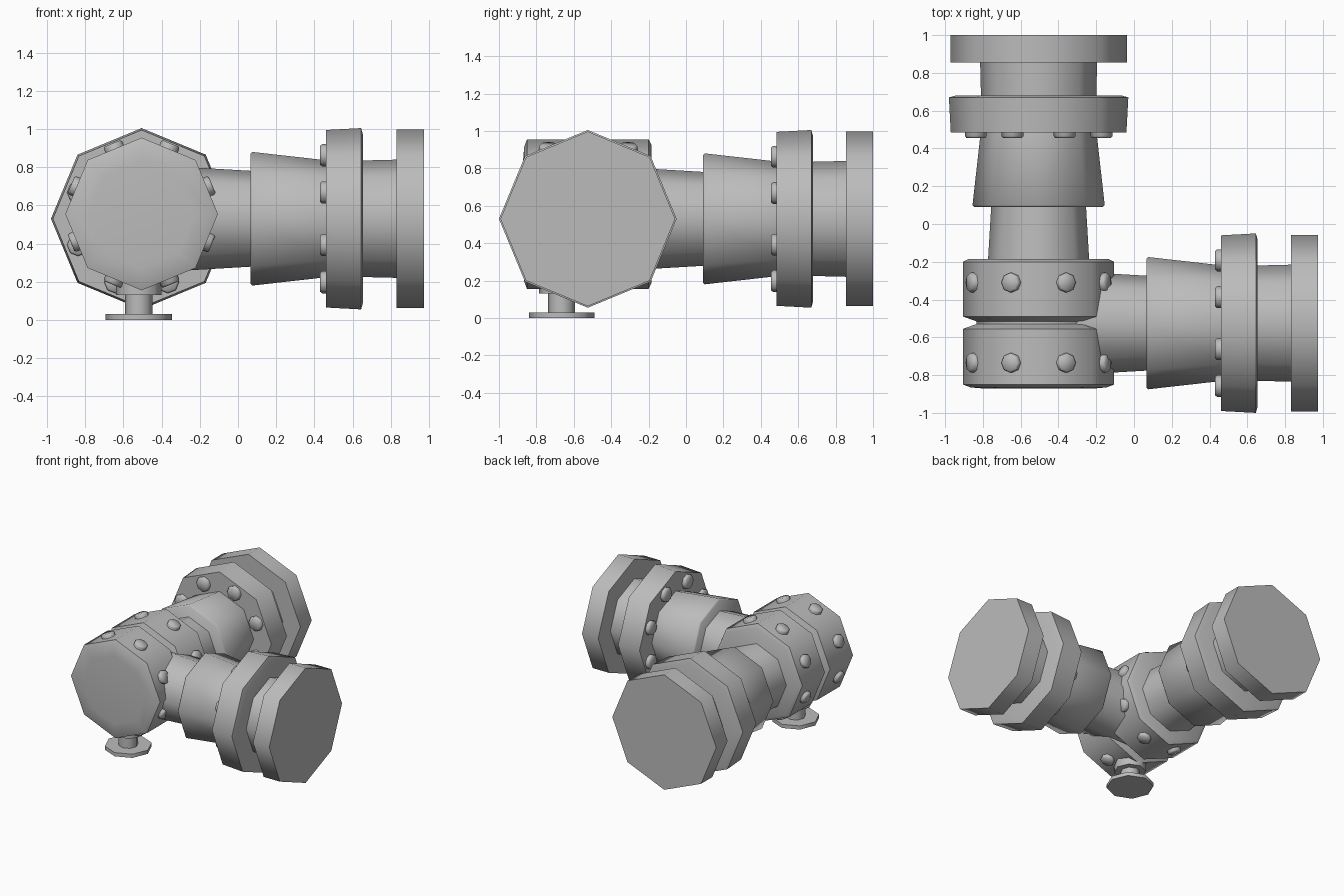
import bpy, math
from mathutils import Matrix, Vector

cube = bpy.data.objects.get("Cube")
if cube:
    bpy.data.objects.remove(cube, do_unlink=True)

grey = bpy.data.materials.new("pipe_grey")
grey.use_nodes = True
colour = (0.5, 0.5, 0.5, 1)
grey.diffuse_color = colour
grey.node_tree.nodes["Principled BSDF"].inputs["Base Color"].default_value = colour

SIDES = 8
STEP = math.tau / SIDES
X, Y, Z = Vector((1, 0, 0)), Vector((0, 1, 0)), Vector((0, 0, 1))


def lathe(name, profile, origin, axis):
    """Octagonal solid from (distance along axis, radius) pairs."""
    rot = axis.to_track_quat('Z', 'Y').to_matrix().to_4x4()
    place = Matrix.Translation(origin) @ rot
    verts = [place @ Vector((r * math.cos(i * STEP), r * math.sin(i * STEP), d))
             for d, r in profile for i in range(SIDES)]
    faces = [tuple(reversed(range(SIDES)))]
    for ring in range(len(profile) - 1):
        a = ring * SIDES
        for i in range(SIDES):
            j = (i + 1) % SIDES
            faces.append((a + i, a + j, a + SIDES + j, a + SIDES + i))
    faces.append(tuple(range(len(verts) - SIDES, len(verts))))
    mesh = bpy.data.meshes.new(name)
    mesh.from_pydata(verts, [], faces)
    mesh.materials.append(grey)
    obj = bpy.data.objects.new(name, mesh)
    bpy.context.collection.objects.link(obj)
    bpy.ops.object.select_all(action='DESELECT')
    obj.select_set(True)
    bpy.context.view_layer.objects.active = obj
    bpy.ops.object.shade_smooth_by_angle(angle=math.radians(55))
    return obj


def bolt(name, origin, axis, radius):
    lathe(name, [(-0.03, radius), (0.02, radius), (0.03, radius * 0.85)], origin, axis)


def around(axis, side):
    """Unit directions through the middle of each octagon side."""
    return [side * math.cos((i + 0.5) * STEP) + axis.cross(side) * math.sin((i + 0.5) * STEP)
            for i in range(SIDES)]


def arm(name, start, axis, side):
    # neck, tapered sleeve, bolted collar, pipe and blind end flange
    lathe(name + "_neck", [(0, 0.285), (0.59, 0.25)], start, axis)
    lathe(name + "_sleeve", [(0.57, 0.34), (0.58, 0.35), (0.98, 0.305)], start, axis)
    lathe(name + "_collar", [(0.965, 0.465), (1.15, 0.475), (1.16, 0.44)], start, axis)
    lathe(name + "_pipe", [(1.15, 0.305), (1.35, 0.31)], start, axis)
    lathe(name + "_end_flange", [(1.335, 0.467), (1.48, 0.467)], start, axis)
    for d in around(axis, side):
        bolt(name + "_collar_bolt", start + axis * 0.965 + d * 0.36, -axis, 0.058)


arm("side_arm", Vector((-0.505, -0.525, 0.53)), X, Y)
arm("back_arm", Vector((-0.505, -0.48, 0.53)), Y, X)

# two-ring junction body with a groove between the rings
body = Vector((-0.505, 0, 0.555))
lathe("junction_body", [(-0.872, 0.28), (-0.865, 0.36), (-0.85, 0.4), (-0.555, 0.4),
                        (-0.53, 0.33), (-0.515, 0.33), (-0.49, 0.4),
                        (-0.2, 0.4), (-0.185, 0.37)], body, Y)
for y in (-0.735, -0.31):
    for d in around(Y, X):
        bolt("body_bolt", body + Y * y + d * 0.37, d, 0.052)

# drain valve under the front ring
valve = Vector((-0.52, -0.665, 0))
lathe("valve_wheel", [(0, 0.175), (0.03, 0.175)], valve, Z)
lathe("valve_stem", [(0.02, 0.072), (0.2, 0.072)], valve, Z)
lathe("valve_collar", [(0.13, 0.12), (0.3, 0.12)], valve, Z)
